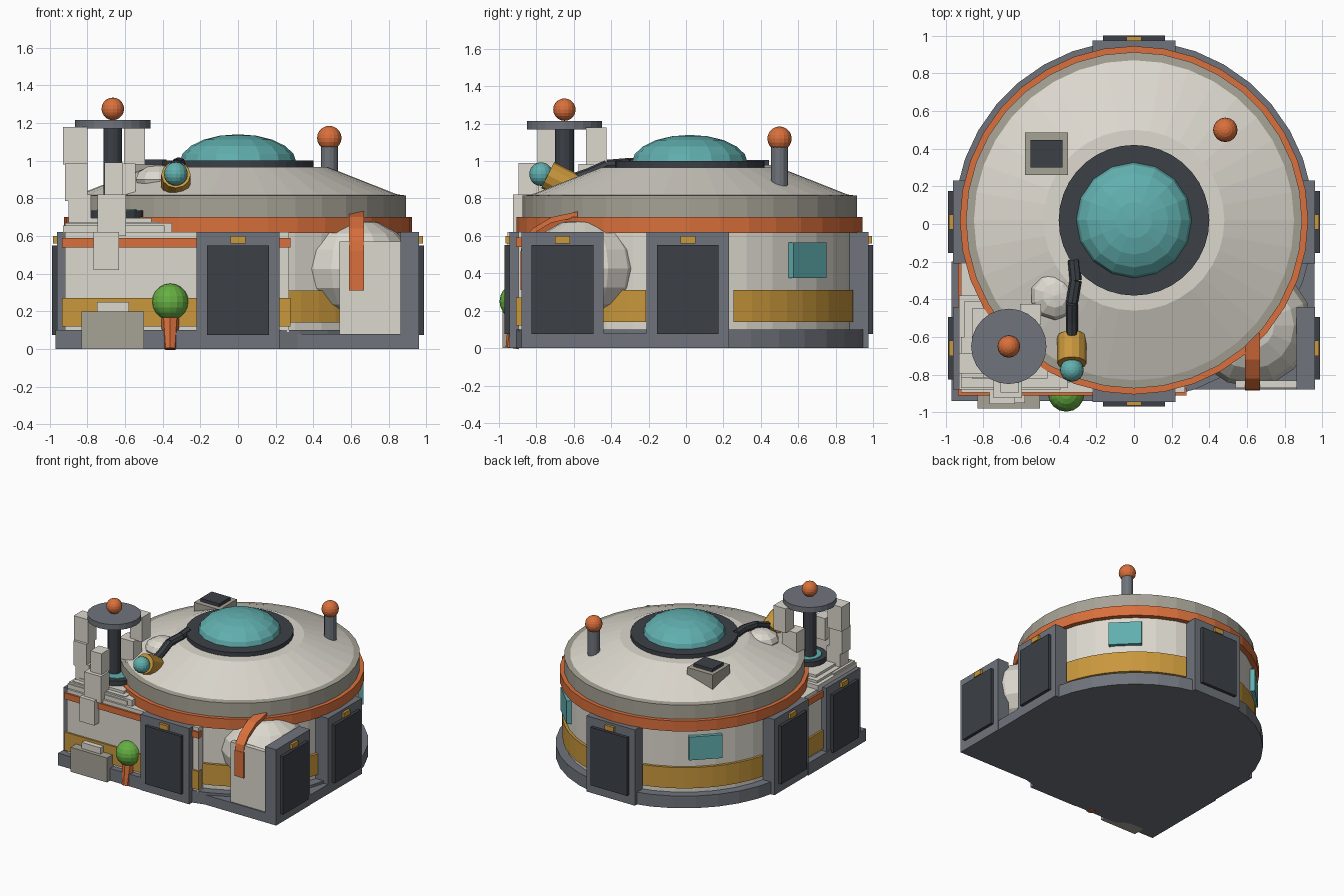
import bpy, bmesh
from math import sin, cos, pi, radians
from mathutils import Vector, Matrix

if "Cube" in bpy.data.objects:
    bpy.data.objects.remove(bpy.data.objects["Cube"], do_unlink=True)


def material(name, *rgb):
    m = bpy.data.materials.new(name)
    m.use_nodes = True
    m.diffuse_color = (*rgb, 1)
    m.node_tree.nodes["Principled BSDF"].inputs["Base Color"].default_value = (*rgb, 1)
    return m


CREAM = material("cream", .72, .69, .62)
BEIGE = material("beige", .38, .36, .30)
GREY = material("grey", .16, .175, .20)
DARK = material("charcoal", .045, .052, .063)
ORANGE = material("orange", .69, .16, .045)
YELLOW = material("ochre", .58, .31, .045)
TEAL = material("teal", .12, .43, .43)
GREEN = material("green", .13, .43, .055)
CENTRE = Vector((0, .02, 0))


def finish(name, bm, mat, matrix=None):
    if matrix:
        bm.transform(matrix)
    bmesh.ops.recalc_face_normals(bm, faces=bm.faces)
    me = bpy.data.meshes.new(name)
    bm.to_mesh(me)
    bm.free()
    me.materials.append(mat)
    ob = bpy.data.objects.new(name, me)
    bpy.context.collection.objects.link(ob)
    return ob


def box(name, mat, x, y, z, turn=None):
    """Box from three (min, max) ranges, optionally turned afterwards."""
    bm = bmesh.new()
    bmesh.ops.create_cube(bm, size=1)
    for v in bm.verts:
        v.co = [r[0] + (c + .5) * (r[1] - r[0]) for c, r in zip(v.co, (x, y, z))]
    return finish(name, bm, mat, turn)


def cone(name, mat, a, b, r1, r2=None, sides=12):
    """Round bar from point a to point b."""
    a, b = Vector(a), Vector(b)
    bm = bmesh.new()
    bmesh.ops.create_cone(bm, cap_ends=True, segments=sides, radius1=r1,
                          radius2=r1 if r2 is None else r2, depth=(b - a).length)
    rot = (b - a).to_track_quat('Z', 'Y').to_matrix().to_4x4()
    return finish(name, bm, mat, Matrix.Translation((a + b) / 2) @ rot)


def ball(name, mat, centre, radius, squash=1, sides=16, rings=10):
    bm = bmesh.new()
    bmesh.ops.create_uvsphere(bm, u_segments=sides, v_segments=rings, radius=radius)
    return finish(name, bm, mat, Matrix.Translation(centre) @ Matrix.Diagonal((1, 1, squash, 1)))


def lathe(name, mat, profile, sides=36, start=0, sweep=360):
    """Sweep an (r, z) profile about the main axis."""
    bm = bmesh.new()
    vs = [bm.verts.new((r, 0, z)) for r, z in profile]
    es = [bm.edges.new(p) for p in zip(vs, vs[1:])]
    bmesh.ops.spin(bm, geom=vs + es, cent=(0, 0, 0), axis=(0, 0, 1),
                   angle=radians(sweep), steps=sides)
    bmesh.ops.remove_doubles(bm, verts=bm.verts, dist=.0005)
    return finish(name, bm, mat, Matrix.Translation(CENTRE) @ Matrix.Rotation(radians(start), 4, 'Z'))


# Foundations: round slab with two square front corners
lathe("base_slab", GREY, [(0, 0), (.955, 0), (.955, .1), (0, .1)])
box("base_corner_left", GREY, (.1, .96), (-.88, -.2), (0, .08))
box("base_corner_right", GREY, (-.97, -.1), (-.94, -.2), (0, .1))

# Round hall: wall, trim and shallow roof
lathe("wall", CREAM, [(0, .09), (.885, .09), (.885, .63), (0, .63)])
lathe("orange_trim", ORANGE, [(.86, .615), (.925, .615), (.925, .7), (.86, .7)])
lathe("roof_rim", BEIGE, [(.86, .69), (.893, .69), (.893, .815), (.85, .82)])
lathe("roof", CREAM, [(.86, .815), (.48, .965), (0, .975)])
lathe("dome_collar", DARK, [(.2, .96), (.4, .96), (.4, 1), (.2, 1)])
lathe("dome", TEAL, [(.31 * cos(t * pi / 10), .99 + .15 * sin(t * pi / 10)) for t in range(6)], 16)

# Yellow bands and windows between the doors
for ang in (45, 135, 315):
    lathe("yellow_band", YELLOW, [(.88, .14), (.905, .14), (.905, .31), (.88, .31), (.88, .14)],
          9, ang - 30, 60)
for ang in (45, 135):
    turn = Matrix.Translation(CENTRE) @ Matrix.Rotation(radians(ang), 4, 'Z')
    box("window", TEAL, (.85, .91), (-.125, .125), (.375, .565), turn)


# Doors, built facing -y and then turned into place
def door(place, angle, depth=.12):
    turn = Matrix.Translation(place) @ Matrix.Rotation(radians(angle), 4, 'Z')
    box("door_frame", GREY, (-.22, .22), (0, depth), (0, .62), turn)
    box("door_panel", DARK, (-.165, .165), (-.025, .01), (.075, .55), turn)
    box("door_light", YELLOW, (-.04, .04), (-.02, .01), (.56, .6), turn)


door((0, -.945, 0), 0)
door((0, .975, 0), 180)
for side in (1, -1):
    door((side * .962, .01, 0), side * 90)
    door((side * .962, -.66, 0), side * 90, .1)

# Left corner: tank, front panel and strap
ball("tank", CREAM, (.62, -.54, .425), .325, .82, 16, 8)
box("front_panel", CREAM, (.54, .87), (-.87, -.83), (.07, .57))
box("strap_plate", ORANGE, (.59, .67), (-.885, -.85), (.31, .52))
strap = [(-.885, .5), (-.875, .575), (-.82, .64), (-.72, .7), (-.58, .73)]
bm = bmesh.new()
loops = [[bm.verts.new((x, y, z + d)) for x, d in ((.59, 0), (.67, 0), (.67, -.03), (.59, -.03))]
         for y, z in strap]
for p, q in zip(loops, loops[1:]):
    for i in range(4):
        bm.faces.new((p[i], p[i - 1], q[i - 1], q[i]))
finish("strap", bm, ORANGE)

# Right corner: square module with coloured stripes
box("module_front_wall", CREAM, (-.92, .27), (-.895, -.84), (.09, .62))
box("module_side_wall", CREAM, (-.92, -.84), (-.89, -.2), (.09, .62))
box("module_body", CREAM, (-.9, -.35), (-.88, -.25), (.09, .62))
for name, mat, z in (("orange_stripe", ORANGE, (.54, .59)), ("yellow_stripe", YELLOW, (.12, .27))):
    box(name + "_front", mat, (-.935, .28), (-.91, -.87), z)
    box(name + "_side", mat, (-.935, -.88), (-.9, -.2), z)
for i, (out, top) in enumerate(((.27, .655), (.24, .675), (.2, .695))):
    box("module_step", CREAM, (-.66 - out, -.66 + out), (-.65 - out * .85, -.65 + out), (.6, top))
box("module_ledge", CREAM, (-.92, -.35), (-.87, -.6), (.6, .67))
cone("pad", DARK, (-.64, -.65, .68), (-.64, -.65, .735), .15, sides=20)
cone("pad_screen", TEAL, (-.64, -.65, .7), (-.64, -.65, .74), .11, sides=20)

# Mast with disc, ball and hanging block arms
cone("mast", DARK, (-.665, -.65, .7), (-.665, -.65, 1.18), .05)
cone("mast_disc", GREY, (-.665, -.65, 1.17), (-.665, -.65, 1.215), .2, sides=24)
ball("mast_ball", ORANGE, (-.665, -.65, 1.275), .06)
arms = [(-.865, -.74, 1.08, .13, .2), (-.86, -.76, .885, .12, .2), (-.84, -.76, .74, .12, .16),
        (-.55, -.48, 1.08, .11, .2), (-.61, -.52, .89, .13, .19), (-.55, -.55, .76, .1, .12),
        (-.66, -.84, .9, .1, .18), (-.67, -.87, .71, .15, .22), (-.7, -.9, .52, .135, .2)]
for x, y, z, w, h in arms:
    box("arm_block", CREAM, (x - w / 2, x + w / 2), (y - .055, y + .055), (z - h / 2, z + h / 2))

# Lookout eye with its cable and roof fairing
cone("eye_housing", YELLOW, (-.33, -.6, .855), (-.33, -.74, .925), .078, sides=12)
ball("eye_lens", TEAL, (-.33, -.775, .93), .063)
cable = [(-.32, -.19, .985), (-.31, -.3, .985), (-.33, -.42, .975), (-.33, -.52, .93), (-.33, -.64, .89)]
for a, b in zip(cable, cable[1:]):
    cone("cable", DARK, a, b, .032, sides=8)
ball("cable_fairing", CREAM, (-.42, -.38, .9), .13, .6, 10, 6)

# Roof vent and antenna
box("roof_vent", BEIGE, (-.58, -.35), (.26, .485), (.85, .98))
box("vent_cap", DARK, (-.55, -.38), (.3, .445), (.95, 1.005))
cone("antenna_post", GREY, (.485, .5, .86), (.485, .5, 1.1), .045)
ball("antenna_ball", ORANGE, (.485, .5, 1.12), .065)

# Front crate and small tree
box("crate", BEIGE, (-.83, -.5), (-.98, -.88), (0, .2))
box("crate_lid", CREAM, (-.75, -.58), (-.95, -.88), (.19, .25))
cone("tree_trunk", ORANGE, (-.36, -.93, 0), (-.36, -.9, .16), .035, .05, 8)
ball("tree_crown", GREEN, (-.36, -.9, .25), .097)
